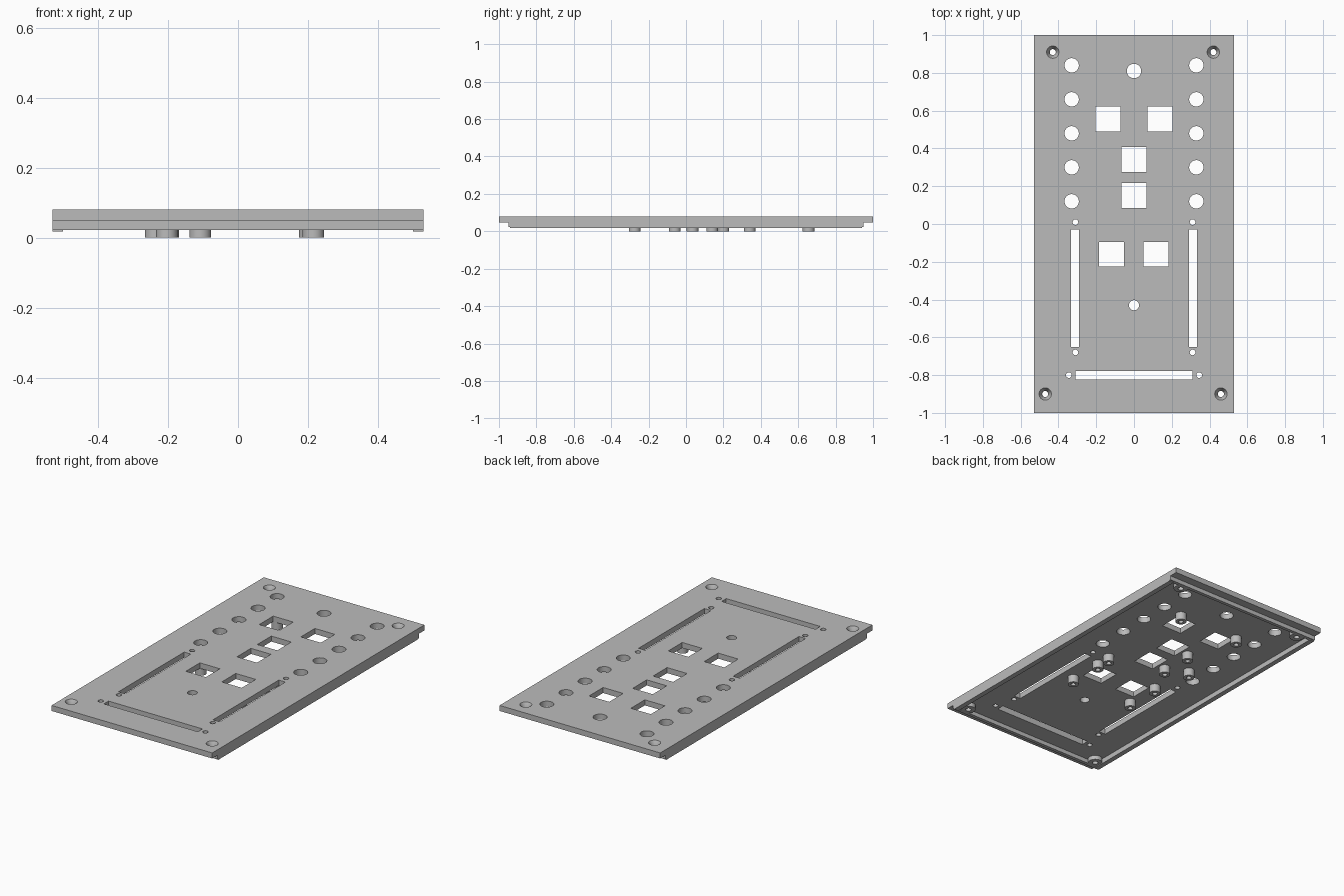
import bpy, bmesh, math
from mathutils import Matrix

cube = bpy.data.objects.get("Cube")
if cube:
    bpy.data.objects.remove(cube, do_unlink=True)

grey = bpy.data.materials.new("panel grey")
grey.use_nodes = True
COLOUR = (0.5, 0.5, 0.5, 1)
grey.diffuse_color = COLOUR
grey.node_tree.nodes["Principled BSDF"].inputs["Base Color"].default_value = COLOUR

TOP, UNDER, RIM = 0.08, 0.047, 0.022   # heights of panel top, underside, rim edge
W, L = 0.53, 1.0                       # half width and half length


def box(bm, x, y, hx, hy, z0, z1):
    m = Matrix.Translation((x, y, (z0 + z1) / 2)) @ Matrix.Diagonal((2 * hx, 2 * hy, z1 - z0, 1))
    bmesh.ops.create_cube(bm, size=1, matrix=m)


def cyl(bm, x, y, r, z0, z1, r_top=None):
    bmesh.ops.create_cone(bm, cap_ends=True, segments=32, radius1=r,
                          radius2=r if r_top is None else r_top, depth=z1 - z0,
                          matrix=Matrix.Translation((x, y, (z0 + z1) / 2)))


def make(name, bm):
    mesh = bpy.data.meshes.new(name)
    bm.to_mesh(mesh)
    bm.free()
    mesh.materials.append(grey)
    ob = bpy.data.objects.new(name, mesh)
    bpy.context.collection.objects.link(ob)
    return ob


def cut(ob, bm):
    """Subtract the shapes in bm from ob and bake the result."""
    cutter = make("cutter", bm)
    cutter.hide_render = True
    mod = ob.modifiers.new("cut", "BOOLEAN")
    mod.operation, mod.solver, mod.object = "DIFFERENCE", "EXACT", cutter
    bpy.context.view_layer.objects.active = ob
    bpy.ops.object.modifier_apply(modifier=mod.name)
    bpy.data.objects.remove(cutter, do_unlink=True)


def smooth(ob):
    bpy.ops.object.select_all(action="DESELECT")
    ob.select_set(True)
    bpy.context.view_layer.objects.active = ob
    bpy.ops.object.shade_smooth_by_angle(angle=math.radians(30))


screws = [(-0.43, 0.91), (0.42, 0.91), (-0.47, -0.90), (0.46, -0.90)]

# Panel
bm = bmesh.new()
box(bm, 0, 0, W, L, UNDER, TOP)
panel = make("panel", bm)

# Round holes, square windows and slider slots
bm = bmesh.new()
lo, hi = 0, 0.1
for side in (-1, 1):
    for i in range(5):
        cyl(bm, side * 0.33, 0.12 + 0.18 * i, 0.038, lo, hi)
    box(bm, side * 0.312, -0.34, 0.022, 0.31, lo, hi)
    for x, y in ((0.31, 0.01), (0.31, -0.68), (0.345, -0.80)):
        cyl(bm, side * x, y, 0.015, lo, hi)
box(bm, 0, -0.80, 0.31, 0.022, lo, hi)
cyl(bm, 0, 0.81, 0.038, lo, hi)
cyl(bm, 0, -0.43, 0.027, lo, hi)
for x, y in ((-0.138, 0.557), (0.137, 0.557), (0, 0.342), (0, 0.15), (-0.12, -0.16), (0.117, -0.16)):
    box(bm, x, y, 0.066, 0.066, lo, hi)
for x, y in screws:
    cyl(bm, x, y, 0.016, lo, hi)
cut(panel, bm)

# Countersinks
bm = bmesh.new()
for x, y in screws:
    cyl(bm, x, y, 0.014, UNDER, TOP + 0.002, 0.034)
cut(panel, bm)
smooth(panel)

# Rim under the panel
bm = bmesh.new()
box(bm, 0, 0, W, 0.95, RIM, UNDER)
rim = make("rim", bm)
bm = bmesh.new()
box(bm, 0, 0, W - 0.03, 0.93, 0, 0.1)
cut(rim, bm)

# Thin runners along the long sides of the rim
for name, side in (("left_runner", 1), ("right_runner", -1)):
    bm = bmesh.new()
    box(bm, side * (W - 0.015), 0, 0.015, 0.942, 0.017, RIM)
    make(name, bm)

# Screw bosses in the corners
bm = bmesh.new()
for x, y in screws:
    cyl(bm, x, y, 0.04, RIM, UNDER)
bosses = make("screw_bosses", bm)
bm = bmesh.new()
for x, y in screws:
    cyl(bm, x, y, 0.016, 0, 0.1)
cut(bosses, bm)
smooth(bosses)

# Hollow mounting posts
posts = [(0.205, 0.655), (-0.2, 0.655), (-0.108, 0.34), (-0.108, 0.14), (-0.235, 0.2),
         (0.215, 0.035), (0.215, -0.06), (0.215, -0.275), (-0.203, -0.06), (-0.203, -0.275)]
bm = bmesh.new()
for x, y in posts:
    cyl(bm, x, y, 0.031, 0, UNDER)
standoffs = make("mounting_posts", bm)
bm = bmesh.new()
for x, y in posts:
    cyl(bm, x, y, 0.014, -0.01, UNDER - 0.005)
cut(standoffs, bm)
smooth(standoffs)
